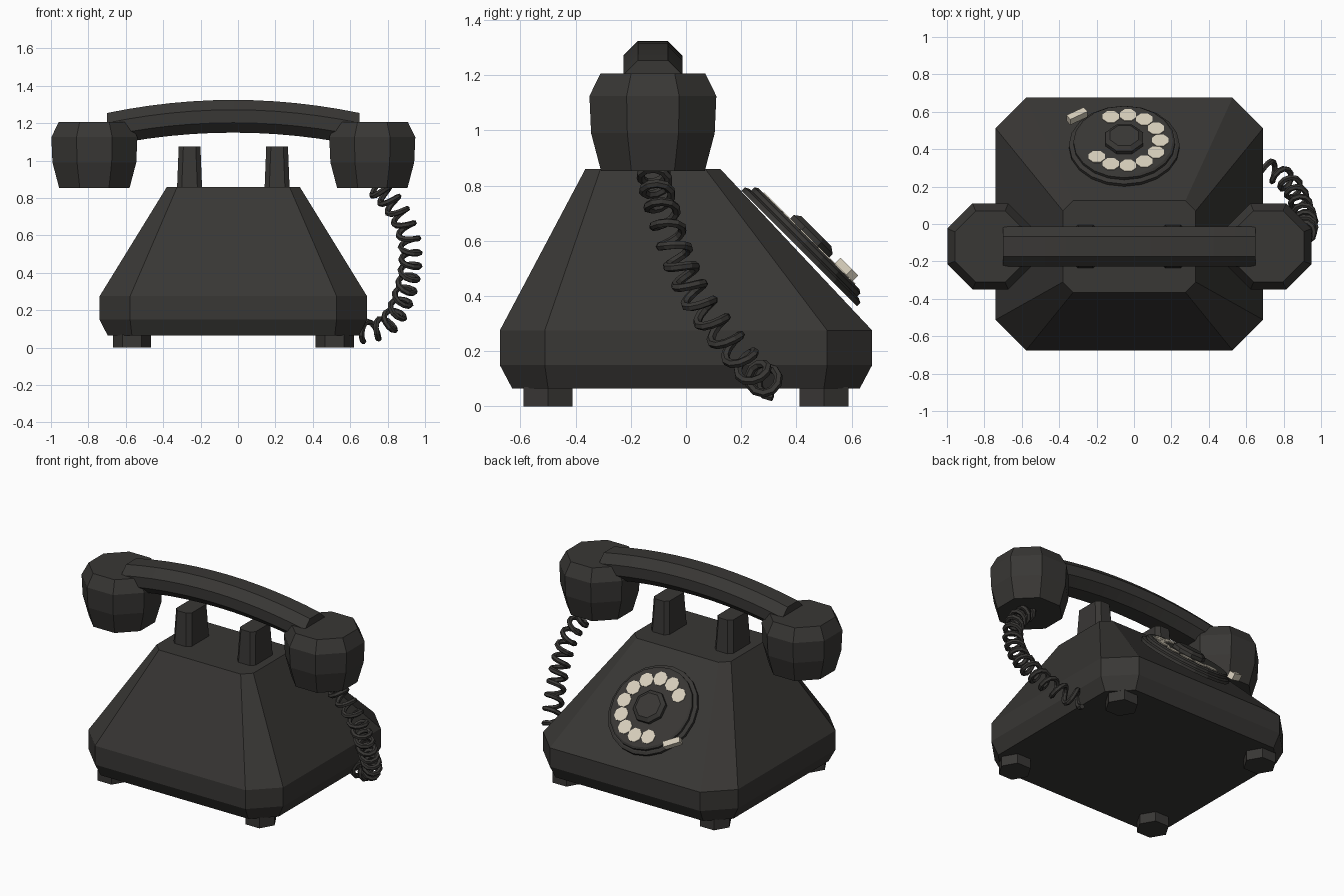
import bpy, bmesh, math
from mathutils import Vector, Matrix

if "Cube" in bpy.data.objects:
    bpy.data.objects.remove(bpy.data.objects["Cube"])

CX = -0.025   # body centre in x
HY = -0.12    # handset centre in y


def material(name, rgb):
    m = bpy.data.materials.new(name)
    m.diffuse_color = (*rgb, 1)
    m.use_nodes = True
    m.node_tree.nodes["Principled BSDF"].inputs["Base Color"].default_value = m.diffuse_color
    return m


BLACK = material("black_bakelite", (0.04, 0.038, 0.035))
CREAM = material("cream", (0.68, 0.62, 0.5))


def loft(name, rings, mat=BLACK, matrix=None):
    """Skin a stack of equal-length rings and cap both ends."""
    bm = bmesh.new()
    vs = [[bm.verts.new(p) for p in ring] for ring in rings]
    n = len(vs[0])
    for a, b in zip(vs, vs[1:]):
        for i in range(n):
            j = (i + 1) % n
            bm.faces.new((a[i], a[j], b[j], b[i]))
    bm.faces.new(vs[0][::-1])
    bm.faces.new(vs[-1])
    bmesh.ops.recalc_face_normals(bm, faces=bm.faces)
    if matrix:
        bm.transform(matrix)
    me = bpy.data.meshes.new(name)
    bm.to_mesh(me)
    bm.free()
    me.materials.append(mat)
    ob = bpy.data.objects.new(name, me)
    bpy.context.collection.objects.link(ob)
    return ob


def octagon(hx, y0, y1, c, cx=0.0):
    """Chamfered rectangle as 2D points."""
    return [(cx + hx, y0 + c), (cx + hx, y1 - c), (cx + hx - c, y1), (cx - hx + c, y1),
            (cx - hx, y1 - c), (cx - hx, y0 + c), (cx - hx + c, y0), (cx + hx - c, y0)]


def lathe(name, profile, sides, centre=(0, 0), turn=0.0, mat=BLACK, matrix=None):
    """Turned part from (radius, z) pairs."""
    rings = []
    for r, z in profile:
        angles = [turn + 2 * math.pi * i / sides for i in range(sides)]
        rings.append([(centre[0] + r * math.cos(a), centre[1] + r * math.sin(a), z) for a in angles])
    return loft(name, rings, mat, matrix)


# Body: chamfered pyramid with a short vertical skirt
levels = [(0.672, -0.63, 0.63, 0.13, 0.065), (0.715, -0.675, 0.675, 0.163, 0.15),
          (0.715, -0.675, 0.675, 0.163, 0.275), (0.355, -0.365, 0.125, 0.055, 0.86)]
loft("body", [[(x, y, z) for x, y in octagon(hx, y0, y1, c, CX)] for hx, y0, y1, c, z in levels])

# Feet: hexagonal
for sx in (-1, 1):
    for sy in (-1, 1):
        lathe("foot", [(0.102, 0), (0.102, 0.07)], 6, (CX + sx * 0.542, sy * 0.5))

# Cradle prongs
for sx in (-1, 1):
    loft("cradle_prong", [[(x, y, z) for x, y in octagon(hx, HY - hy, HY + hy, 0.025, CX + sx * 0.234)]
                          for hx, hy, z in ((0.067, 0.115, 0.85), (0.058, 0.1, 1.075))])

# Handset handle: octagonal section swept along a shallow arch
section = octagon(0.0875, HY - 0.107, HY + 0.107, 0.053, 1.237)
handle = []
for i in range(13):
    t = i / 6 - 1
    handle.append([(CX + 0.675 * t, y, z - 0.07 * t * t) for z, y in section])
loft("handset_handle", handle)

# Ear and mouth pieces
k = 1 / math.cos(math.pi / 8)
for part, x in (("earpiece", -0.768), ("mouthpiece", 0.718)):
    lathe(part, [(r * k, z) for r, z in ((0.188, 0.853), (0.224, 0.99), (0.23, 1.125), (0.19, 1.207))],
          8, (x, HY), math.pi / 8)

# Dial, laid on the sloping face
dial = Matrix.Translation((-0.052, 0.41, 0.572)) @ Matrix.Rotation(math.radians(-45), 4, 'X')
lathe("dial_base", [(0.296, 0), (0.296, 0.018), (0.28, 0.026)], 20, matrix=dial)
lathe("dial_plate", [(0.272, 0.024), (0.272, 0.042), (0.26, 0.05)], 20, matrix=dial)
lathe("dial_hub", [(0.108, 0.045), (0.108, 0.072), (0.083, 0.089)], 8, turn=math.pi / 8, matrix=dial)
for i in range(10):
    a = math.radians(112 - 28 * i)
    lathe("finger_hole", [(0.047, 0.046), (0.047, 0.054)], 8,
          (0.192 * math.cos(a), 0.192 * math.sin(a)), math.pi / 8, CREAM, dial)

# Finger stop
stop = dial @ Matrix.Translation((-0.253, 0.175, 0)) @ Matrix.Rotation(math.radians(33), 4, 'Z')
box = [(-0.055, -0.019), (0.055, -0.019), (0.055, 0.019), (-0.055, 0.019)]
loft("finger_stop", [[(x, y, z) for x, y in box] for z in (0.04, 0.082)], CREAM, stop)

# Coiled cord: helix wound along a smooth hanging path
path = [Vector(p) for p in ((0.73, -0.12, 0.87), (0.80, -0.11, 0.80), (0.865, -0.085, 0.71),
                            (0.91, -0.05, 0.60), (0.922, -0.01, 0.49), (0.915, 0.04, 0.39),
                            (0.89, 0.11, 0.29), (0.85, 0.19, 0.19), (0.78, 0.26, 0.11),
                            (0.66, 0.315, 0.082))]
path = [2 * path[0] - path[1]] + path + [2 * path[-1] - path[-2]]


def spline(u):
    i = min(int(u), len(path) - 4)
    t = u - i
    a, b, c, d = path[i:i + 4]
    return 0.5 * (2 * b + (c - a) * t + (2 * a - 5 * b + 4 * c - d) * t * t + (3 * b - a - 3 * c + d) * t ** 3)


turns, steps, spans = 14, 10, len(path) - 3
coil = []
for i in range(turns * steps + 1):
    u = spans * i / (turns * steps)
    p = spline(u)
    tan = (spline(min(u + 0.01, spans)) - spline(max(u - 0.01, 0))).normalized()
    side = tan.cross(Vector((0, 1, 0))).normalized()
    up = side.cross(tan)
    a = 2 * math.pi * i / steps
    coil.append(p + 0.05 * (side * math.cos(a) + up * math.sin(a)))
curve = bpy.data.curves.new("cord", 'CURVE')
curve.dimensions = '3D'
curve.bevel_depth = 0.016
curve.bevel_resolution = 1
curve.use_fill_caps = True
line = curve.splines.new('POLY')
line.points.add(len(coil) - 1)
for pt, co in zip(line.points, coil):
    pt.co = (*co, 1)
line.use_smooth = False
curve.materials.append(BLACK)
bpy.context.collection.objects.link(bpy.data.objects.new("cord", curve))
